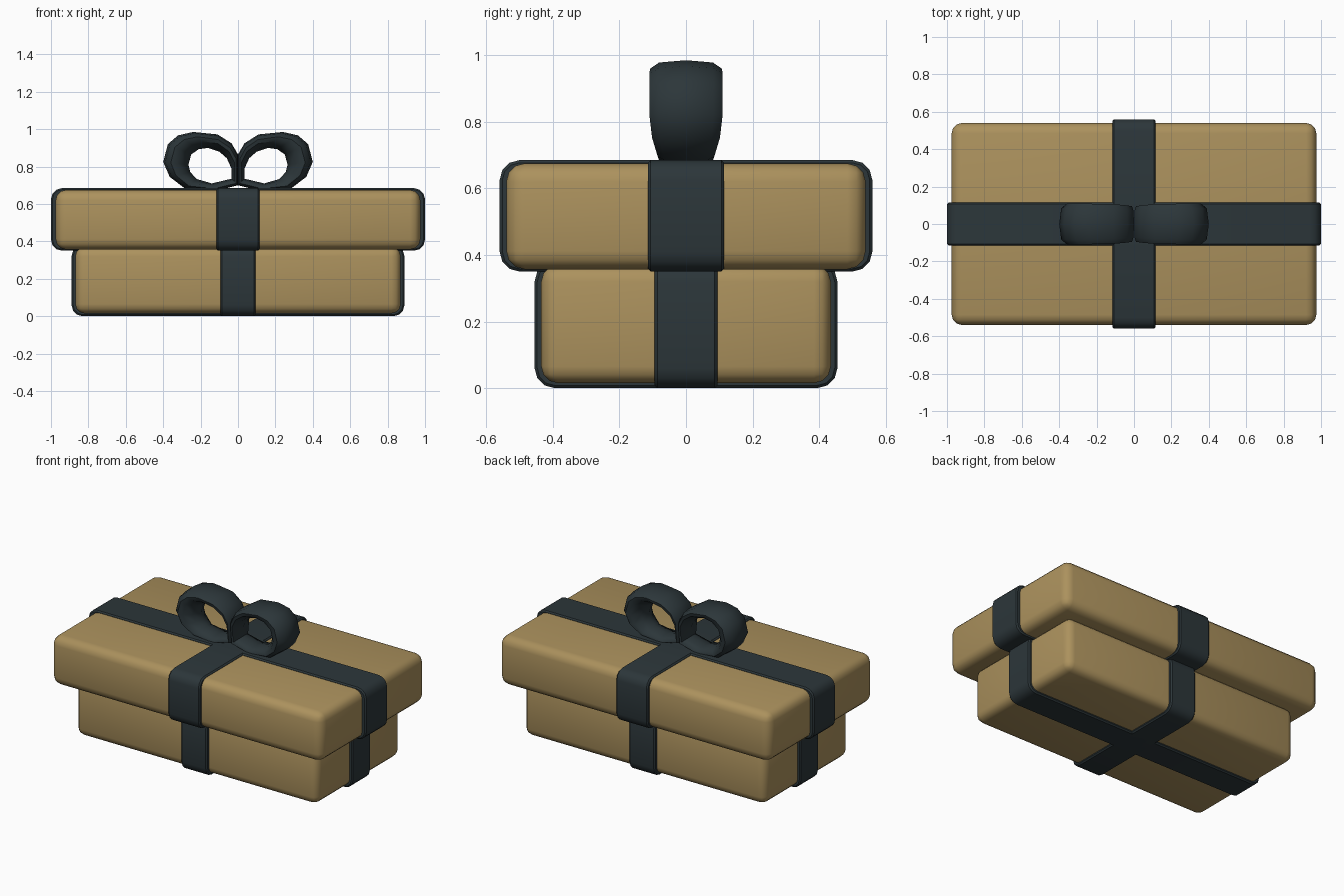
import bpy, bmesh, math

if "Cube" in bpy.data.objects:
    bpy.data.objects.remove(bpy.data.objects["Cube"])


def material(name, color):
    m = bpy.data.materials.new(name)
    m.diffuse_color = color
    m.use_nodes = True
    m.node_tree.nodes["Principled BSDF"].inputs["Base Color"].default_value = m.diffuse_color
    return m


CARD = material("tan_card", (0.41, 0.285, 0.11, 1))
RIBBON = material("dark_ribbon", (0.025, 0.037, 0.042, 1))


def finish(name, bm, mat, angle=40):
    bmesh.ops.recalc_face_normals(bm, faces=bm.faces[:])
    mesh = bpy.data.meshes.new(name)
    bm.to_mesh(mesh)
    bm.free()
    mesh.materials.append(mat)
    ob = bpy.data.objects.new(name, mesh)
    bpy.context.collection.objects.link(ob)
    bpy.ops.object.select_all(action='DESELECT')
    ob.select_set(True)
    bpy.context.view_layer.objects.active = ob
    bpy.ops.object.shade_smooth_by_angle(angle=math.radians(angle))
    return ob


def rounded_box(name, half, z0, z1, radius, mat, band_axis=None):
    """Box with rounded edges; a band is rounded only on edges along band_axis."""
    bm = bmesh.new()
    bmesh.ops.create_cube(bm, size=2)
    for v in bm.verts:
        v.co.x *= half[0]
        v.co.y *= half[1]
        v.co.z = z0 if v.co.z < 0 else z1
    edges = bm.edges[:]
    if band_axis is not None:
        edges = [e for e in edges
                 if abs(e.verts[0].co[band_axis] - e.verts[1].co[band_axis]) > 1e-4]
    bmesh.ops.bevel(bm, geom=edges, offset=radius, offset_type='OFFSET',
                    segments=3, profile=0.5, affect='EDGES')
    if band_axis is not None:
        # slim chamfer around both rims of the band
        w = half[band_axis]
        rim = [e for e in bm.edges
               if all(abs(abs(v.co[band_axis]) - w) < 1e-4 for v in e.verts)
               and e.verts[0].co[band_axis] * e.verts[1].co[band_axis] > 0]
        bmesh.ops.bevel(bm, geom=rim, offset=0.008, offset_type='OFFSET',
                        segments=1, affect='EDGES')
    return finish(name, bm, mat)


# box body and lid
rounded_box("box_body", (0.87, 0.435), 0.015, 0.37, 0.05, CARD)
rounded_box("lid", (0.975, 0.54), 0.357, 0.675, 0.055, CARD)

# crossing ribbon bands around body and lid
rounded_box("body_ribbon_long", (0.89, 0.094), 0.0, 0.38, 0.06, RIBBON, 1)
rounded_box("body_ribbon_short", (0.094, 0.455), 0.0, 0.38, 0.06, RIBBON, 0)
rounded_box("lid_ribbon_long", (1.0, 0.114), 0.35, 0.685, 0.06, RIBBON, 1)
rounded_box("lid_ribbon_short", (0.114, 0.56), 0.35, 0.685, 0.06, RIBBON, 0)

# bow loop stations: outer x, z, inner x, z, half width
STATIONS = [
    (0.40, 0.825, 0.265, 0.81, 0.11),
    (0.375, 0.92, 0.25, 0.865, 0.11),
    (0.32, 0.967, 0.21, 0.893, 0.11),
    (0.24, 0.985, 0.16, 0.90, 0.108),
    (0.11, 0.972, 0.10, 0.88, 0.106),
    (0.035, 0.925, 0.06, 0.845, 0.10),
    (0.0, 0.865, 0.035, 0.79, 0.095),
    (0.0, 0.70, 0.035, 0.735, 0.08),
    (0.12, 0.67, 0.14, 0.71, 0.08),
    (0.28, 0.68, 0.22, 0.733, 0.085),
    (0.365, 0.745, 0.255, 0.77, 0.102),
]
# cross-section: fraction from outer to inner, fraction of half width
SECTION = [(0, 0), (0.08, 0.75), (0.3, 1), (0.55, 0.95), (0.85, 0.5),
           (1, 0), (0.85, -0.5), (0.55, -0.95), (0.3, -1), (0.08, -0.75)]


def bow_loop(name, side):
    bm = bmesh.new()
    rings = [[bm.verts.new((side * (ox + (ix - ox) * t), s * w, oz + (iz - oz) * t))
              for t, s in SECTION] for ox, oz, ix, iz, w in STATIONS]
    n, k = len(rings), len(SECTION)
    for i in range(n):
        a, b = rings[i], rings[(i + 1) % n]
        for j in range(k):
            bm.faces.new((a[j], a[(j + 1) % k], b[(j + 1) % k], b[j]))
    return finish(name, bm, RIBBON, 50)


# mirrored pair of loops
bow_loop("bow_loop_right", 1)
bow_loop("bow_loop_left", -1)
